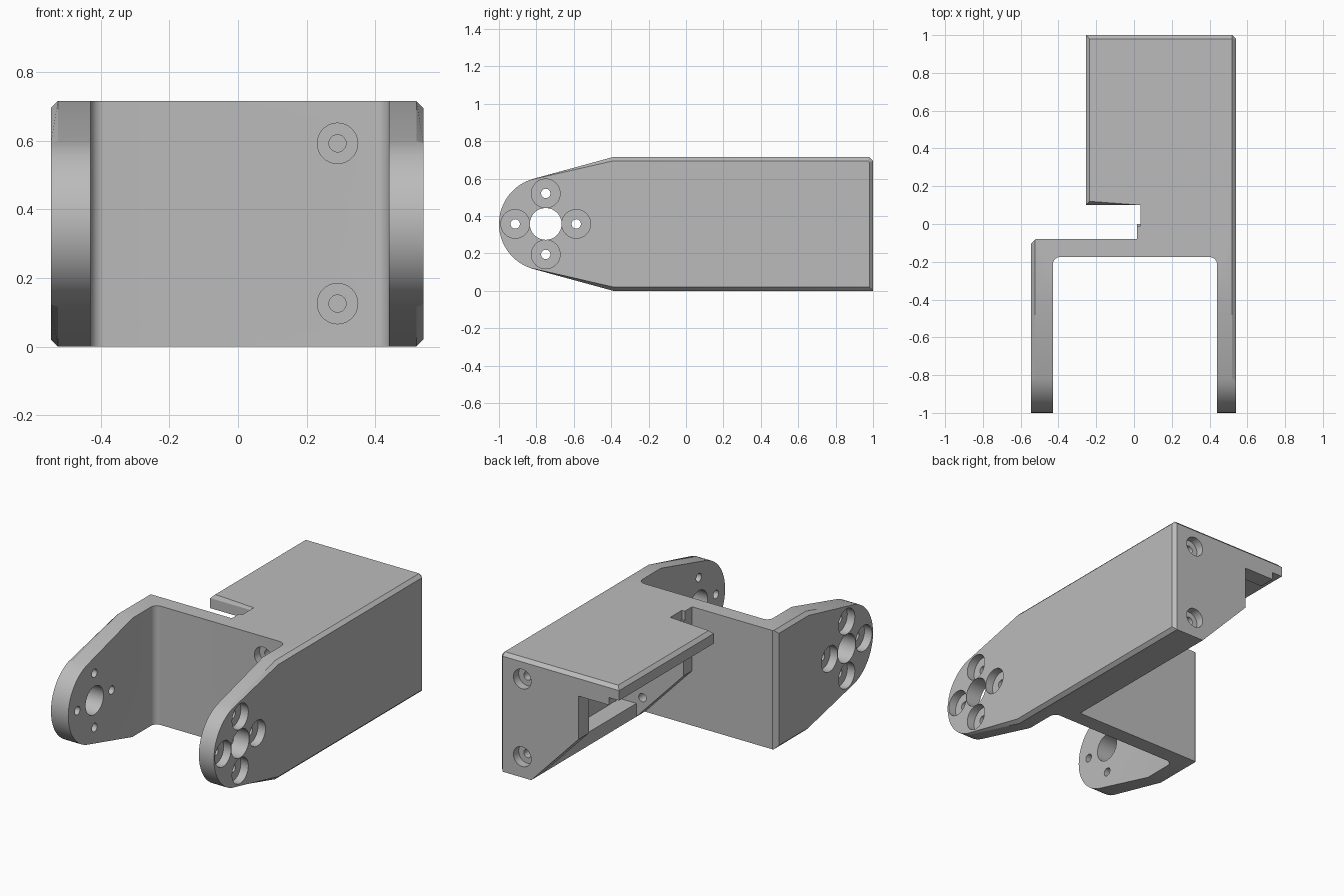
import bpy, bmesh
from math import cos, sin, pi, radians
from mathutils import Matrix, Vector

cube = bpy.data.objects.get("Cube")
if cube:
    bpy.data.objects.remove(cube, do_unlink=True)

H = 0.715            # full height
LEFT, RIGHT = -0.545, 0.54
MID = H / 2

grey = bpy.data.materials.new("light_grey")
grey.use_nodes = True
colour = (0.5, 0.5, 0.5, 1)
grey.diffuse_color = colour
grey.node_tree.nodes["Principled BSDF"].inputs["Base Color"].default_value = colour


def prism(name, points, axis, start, end, bevel=None, width=0.02):
    """Extrude a 2D outline along an axis; bevel picks edges to chamfer."""
    place = {"x": lambda p: (start, p[0], p[1]),
             "y": lambda p: (p[0], start, p[1]),
             "z": lambda p: (p[0], p[1], start)}[axis]
    bm = bmesh.new()
    face = bm.faces.new([bm.verts.new(place(p)) for p in points])
    new = bmesh.ops.extrude_face_region(bm, geom=[face])["geom"]
    step = Vector([(end - start) * (a == axis) for a in "xyz"])
    bmesh.ops.translate(bm, vec=step, verts=[v for v in new if isinstance(v, bmesh.types.BMVert)])
    bmesh.ops.recalc_face_normals(bm, faces=bm.faces)
    if bevel:
        edges = [e for e in bm.edges if bevel(e.verts[0].co, e.verts[1].co)]
        bmesh.ops.bevel(bm, geom=edges, offset=width, segments=1, profile=0.5, affect="EDGES")
    return finish(name, bm)


def finish(name, bm):
    mesh = bpy.data.meshes.new(name)
    bm.to_mesh(mesh)
    bm.free()
    mesh.materials.append(grey)
    obj = bpy.data.objects.new(name, mesh)
    bpy.context.collection.objects.link(obj)
    return obj


def drill(centre, axis, radius, depth):
    """Cylinder cutter centred on a point."""
    bm = bmesh.new()
    turn = Matrix.Rotation(pi / 2, 4, "Y" if axis == "x" else "X")
    bmesh.ops.create_cone(bm, cap_ends=True, segments=32, radius1=radius, radius2=radius,
                          depth=depth, matrix=Matrix.Translation(centre) @ turn)
    return finish("drill", bm)


def combine(body, tool, operation):
    mod = body.modifiers.new(operation, "BOOLEAN")
    mod.operation = operation
    mod.solver = "EXACT"
    mod.object = tool
    bpy.context.view_layer.objects.active = body
    bpy.ops.object.modifier_apply(modifier=mod.name)
    bpy.data.objects.remove(tool, do_unlink=True)


def fillet(cx, cy, r, a0, a1):
    return [(cx + r * cos(radians(a0 + (a1 - a0) * i / 8)),
             cy + r * sin(radians(a0 + (a1 - a0) * i / 8))) for i in range(9)]


# Fork and long side wall: plan outline
plan = [(LEFT, -1), (-0.43, -1)]
plan += fillet(-0.39, -0.215, 0.04, 180, 90)
plan += fillet(0.40, -0.215, 0.04, 90, 0)
plan += [(0.44, -1), (RIGHT, -1), (RIGHT, 0.98), (0.52, 1), (0.44, 1),
         (0.44, -0.08), (LEFT + 0.025, -0.08), (LEFT, -0.105)]
bracket = prism("bracket", plan, "z", -0.1, H + 0.1)

# Side outline with rounded tips and chamfered outer edges
tip = [(-0.75 + 0.25 * cos(radians(105.3 + 149.4 * i / 32)),
        MID + 0.25 * sin(radians(105.3 + 149.4 * i / 32))) for i in range(33)]
side = [(1, 0), (1, H - 0.02), (0.98, H), (-0.39, H)] + tip + [(-0.39, 0)]
outer = prism("side_outline", side, "x", LEFT, RIGHT,
              lambda a, b: abs(a.x - b.x) < 0.001 and min(a.y, b.y) > -0.82
              and not (a.y > 0.99 and b.y > 0.99))
combine(bracket, outer, "INTERSECT")

# Floor strip
floor = [(0.33, -0.1), (0.5, -0.1), (0.5, 0.99), (0.33, 0.99)]
combine(bracket, prism("floor", floor, "z", 0, 0.08), "UNION")

# End walls with sloped lower corners; the rear one carries a lip
slope = [(0.5, 0), (0.33, 0), (0.015, 0.33)]
rear = slope + [(0.015, 0.59), (-0.187, 0.59), (-0.187, 0.66), (0.5, 0.66)]
front = slope + [(0.015, 0.66), (0.5, 0.66)]
combine(bracket, prism("rear_wall", rear, "y", 0.9, 1), "UNION")
combine(bracket, prism("front_wall", front, "y", -0.12, 0), "UNION")

# Top plate with chamfered rim
top = [(-0.255, 0.1), (0.035, 0.1), (0.035, -0.01), (0.015, -0.01), (0.015, -0.12),
       (0.5, -0.12), (0.5, 1), (-0.255, 1)]
plate = prism("top_plate", top, "z", 0.635, H,
              lambda a, b: min(a.z, b.z) > 0.7 and (
                  max(a.x, b.x) < -0.2 or min(a.y, b.y) > 0.9
                  or (min(a.y, b.y) > 0.05 and max(a.x, b.x) < 0.1)))
combine(bracket, plate, "UNION")

# Pivot holes in both arms, countersunk from outside
for face, inward in ((LEFT, 1), (RIGHT, -1)):
    mid = face + inward * 0.05
    combine(bracket, drill((mid, -0.75, MID), "x", 0.085, 0.3), "DIFFERENCE")
    for dy, dz in ((1, 0), (-1, 0), (0, 1), (0, -1)):
        y, z = -0.75 + dy * 0.163, MID + dz * 0.163
        combine(bracket, drill((mid, y, z), "x", 0.025, 0.3), "DIFFERENCE")
        combine(bracket, drill((face, y, z), "x", 0.077, 0.1), "DIFFERENCE")

# Screw holes through the front and rear walls
for x, face, inward in ((0.29, -0.175, 1), (0.39, 1, -1)):
    for z in (0.125, 0.592):
        combine(bracket, drill((x, face, z), "y", 0.025, 0.5), "DIFFERENCE")
        combine(bracket, drill((x, face, z), "y", 0.059, 0.1), "DIFFERENCE")

bpy.ops.object.select_all(action="DESELECT")
bracket.select_set(True)
bpy.context.view_layer.objects.active = bracket
bpy.ops.object.shade_smooth_by_angle(angle=radians(25))
